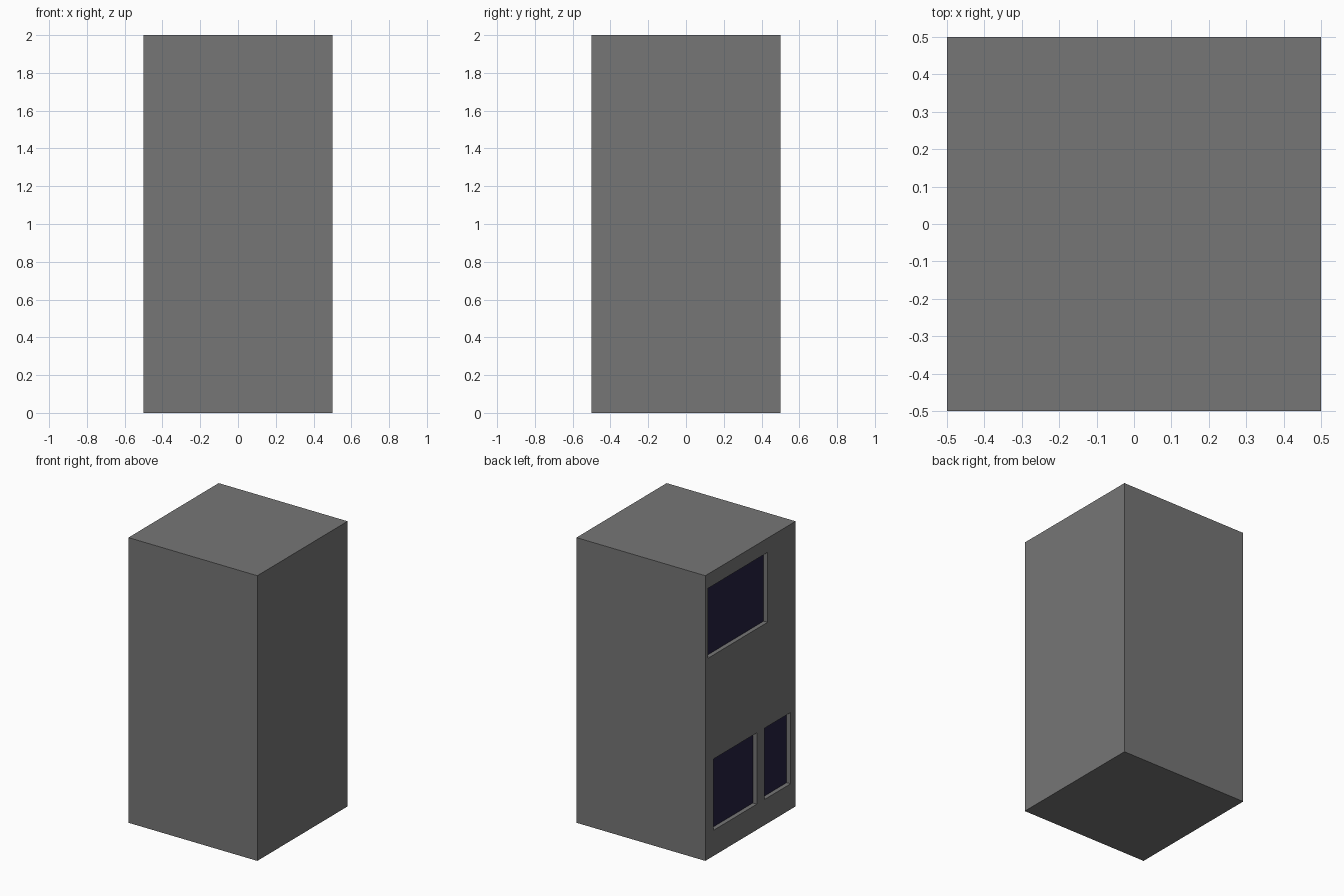
import bpy

if "Cube" in bpy.data.objects:
    bpy.data.objects.remove(bpy.data.objects["Cube"])

def material(name, rgb):
    m = bpy.data.materials.new(name)
    m.diffuse_color = (*rgb, 1)
    m.use_nodes = True
    m.node_tree.nodes["Principled BSDF"].inputs["Base Color"].default_value = m.diffuse_color
    return m

grey = material("wall grey", (0.18, 0.18, 0.18))
glass = material("dark blue glass", (0.018, 0.015, 0.052))

def box(name, lo, hi, mat):
    bpy.ops.mesh.primitive_cube_add(size=1, location=[(a + b) / 2 for a, b in zip(lo, hi)])
    ob = bpy.context.object
    ob.name = name
    ob.scale = [b - a for a, b in zip(lo, hi)]
    bpy.ops.object.transform_apply(location=True, rotation=True, scale=True)
    ob.data.materials.append(mat)
    return ob

# Main block
body = box("tower_block", (-0.5, -0.5, 0), (0.5, 0.5, 2), grey)

# Recessed windows on the left side: name, y range, z range
DEPTH = 0.03
windows = [
    ("upper_window", -0.19, 0.47, 1.41, 1.90),
    ("lower_wide_window", -0.07, 0.41, 0.18, 0.68),
    ("lower_narrow_window", -0.445, -0.155, 0.18, 0.68),
]
for name, y0, y1, z0, z1 in windows:
    cutter = box(name + "_cutter", (-0.6, y0, z0), (-0.5 + DEPTH, y1, z1), grey)
    mod = body.modifiers.new(name, 'BOOLEAN')
    mod.operation = 'DIFFERENCE'
    mod.solver = 'EXACT'
    mod.object = cutter
    bpy.context.view_layer.objects.active = body
    bpy.ops.object.modifier_apply(modifier=mod.name)
    bpy.data.objects.remove(cutter)

# Glass: inward faces at the bottom of each recess
body.data.materials.append(glass)
for p in body.data.polygons:
    if p.normal.x < -0.9 and p.center.x > -0.5 + DEPTH / 2:
        p.material_index = len(body.data.materials) - 1
